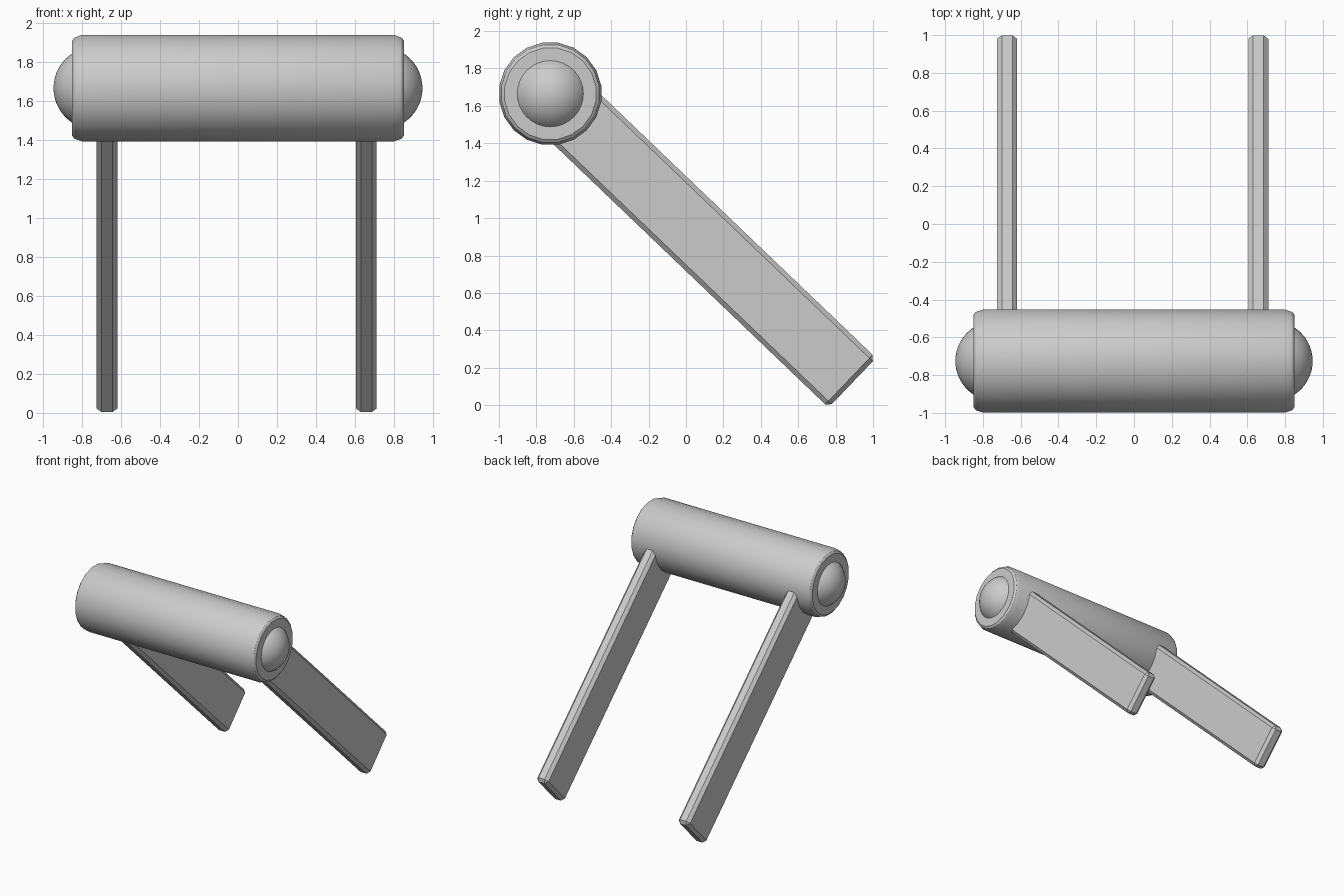
import bpy, bmesh, math
from mathutils import Matrix

if "Cube" in bpy.data.objects:
    bpy.data.objects.remove(bpy.data.objects["Cube"])

CY, CZ = -0.7255, 1.665          # roller axis position
TILT = math.radians(43.75)       # downward slope of the legs


def add_object(name, bm, smooth=False):
    bmesh.ops.recalc_face_normals(bm, faces=bm.faces)
    mesh = bpy.data.meshes.new(name)
    bm.to_mesh(mesh)
    bm.free()
    ob = bpy.data.objects.new(name, mesh)
    bpy.context.collection.objects.link(ob)
    if smooth:
        bpy.ops.object.select_all(action='DESELECT')
        ob.select_set(True)
        bpy.context.view_layer.objects.active = ob
        bpy.ops.object.shade_smooth_by_angle(angle=math.radians(30))
    return ob


def lathe_x(name, profile, sides):
    """Revolve (x, radius) points around the x axis and cap both ends."""
    bm = bmesh.new()
    rings = []
    for x, r in profile:
        angles = [2 * math.pi * (i + 0.5) / sides for i in range(sides)]
        rings.append([bm.verts.new((x, r * math.cos(a), r * math.sin(a))) for a in angles])
    for a, b in zip(rings, rings[1:]):
        for i in range(sides):
            j = (i + 1) % sides
            bm.faces.new((a[i], a[j], b[j], b[i]))
    bm.faces.new(rings[0])
    bm.faces.new(rings[-1])
    ob = add_object(name, bm, True)
    ob.location = (0, CY, CZ)
    return ob


# Roller with softly bevelled rims
half = [(0.80, 0.276), (0.838, 0.263), (0.85, 0.247)]
lathe_x("roller", [(-x, r) for x, r in reversed(half)] + half, 20)

# Domed end caps, partly sunk in the roller
for side, label in ((-1, "left"), (1, "right")):
    bm = bmesh.new()
    bmesh.ops.create_uvsphere(bm, u_segments=32, v_segments=24, radius=0.212,
                              matrix=Matrix.Rotation(math.pi / 2, 4, 'Y'))
    cap = add_object(label + "_end_cap", bm, True)
    cap.location = (side * 0.734, CY, CZ)

# Slanted flat legs with chamfered edges, starting inside the roller
START, END = 0.0, 2.235
for x, label in ((-0.672, "left"), (0.658, "right")):
    bm = bmesh.new()
    bmesh.ops.create_cube(bm, size=1)
    bmesh.ops.scale(bm, vec=(0.106, END - START, 0.367), verts=bm.verts)
    bmesh.ops.translate(bm, vec=(0, (START + END) / 2, 0), verts=bm.verts)
    bmesh.ops.bevel(bm, geom=bm.edges[:], offset=0.025, segments=1,
                    affect='EDGES', profile=0.5)
    leg = add_object(label + "_leg", bm)
    leg.location = (x, CY, CZ)
    leg.rotation_euler = (-TILT, 0, 0)
